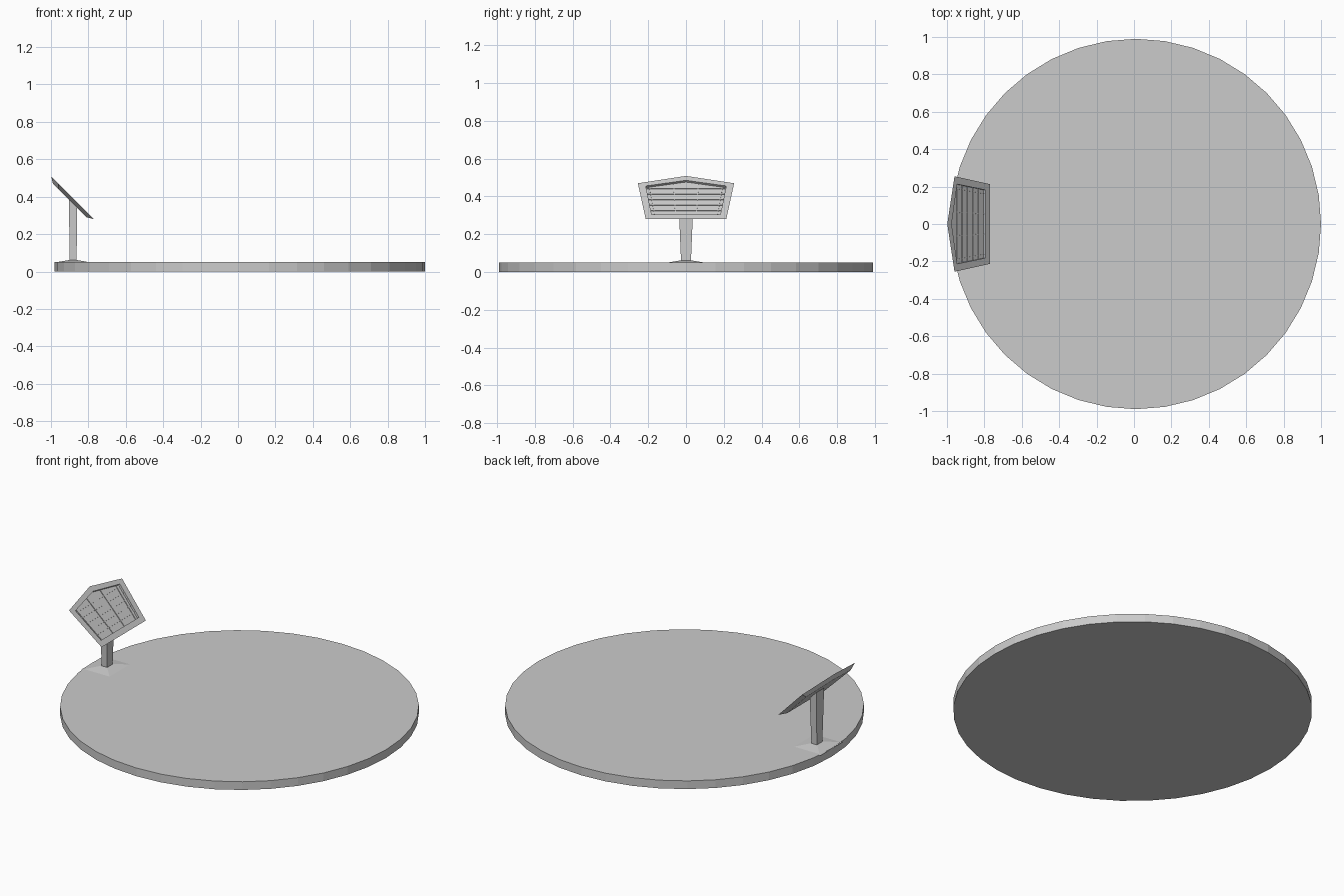
import bpy, bmesh, math
from mathutils import Vector

if "Cube" in bpy.data.objects:
    bpy.data.objects.remove(bpy.data.objects["Cube"])


def make_object(name, bm):
    bmesh.ops.recalc_face_normals(bm, faces=bm.faces[:])
    mesh = bpy.data.meshes.new(name)
    bm.to_mesh(mesh)
    bm.free()
    ob = bpy.data.objects.new(name, mesh)
    bpy.context.collection.objects.link(ob)
    return ob


def loft(name, loops):
    """Skin closed rings of points, capping the first and last ring."""
    bm = bmesh.new()
    rings = [[bm.verts.new(p) for p in loop] for loop in loops]
    n = len(rings[0])
    for a, b in zip(rings, rings[1:]):
        for i in range(n):
            j = (i + 1) % n
            bm.faces.new((a[i], a[j], b[j], b[i]))
    bm.faces.new(rings[0])
    bm.faces.new(rings[-1])
    return make_object(name, bm)


def rect(x0, x1, y, z0, z1):
    # rectangle whose height may differ between its two x sides
    return [(x0, -y, z0), (x1, -y, z1), (x1, y, z1), (x0, y, z0)]


# round platform
bpy.ops.mesh.primitive_cylinder_add(vertices=40, radius=0.99, depth=0.05,
                                    location=(0.01, 0, 0.025))
bpy.context.object.name = "round_platform"

# low pyramid foot and tapered post with a slanted top
loft("post_foot", [rect(-0.98, -0.785, 0.11, 0.048, 0.048),
                   rect(-0.905, -0.86, 0.03, 0.061, 0.061)])
loft("post", [rect(-0.90, -0.863, 0.026, 0.05, 0.05),
              rect(-0.904, -0.86, 0.038, 0.389, 0.345)])

# panel space: y across, s up the 45 degree slope, d depth behind the face
C = math.sqrt(0.5)


def on_panel(y, s, d=0.0):
    return Vector((-0.77 - (s + d) * C, y, 0.28 + (s - d) * C))


def pentagon(low, high, s0, s1, s2, d):
    pts = [(-low, s0), (low, s0), (high, s1), (0, s2), (-high, s1)]
    return [on_panel(y, s, d) for y, s in pts]


def inner(d):
    return pentagon(0.182, 0.213, 0.035, 0.248, 0.29, d)


# five-sided panel: recessed floor, flat border, sharp rim, sloped back
loft("panel_frame", [inner(0.013), inner(0.0),
                     pentagon(0.213, 0.255, 0.0, 0.268, 0.323, 0.0),
                     inner(0.021)])


def half_width(s):
    return 0.182 + 0.031 * (s - 0.035) / 0.213


def bar(name, a, b, across):
    """Thin strip on the recessed floor from a to b, in (y, s)."""
    w = 0.0025
    dy, ds = (0, w) if across else (w, 0)
    ring = [(a[0] - dy, a[1] - ds), (b[0] - dy, b[1] - ds),
            (b[0] + dy, b[1] + ds), (a[0] + dy, a[1] + ds)]
    loft(name, [[on_panel(y, s, d) for y, s in ring] for d in (0.014, 0.009)])


# grid of strips following the panel taper
for i in range(5):
    s = 0.075 + i * 0.041
    bar(f"grid_row_{i + 1}", (-half_width(s), s), (half_width(s), s), True)
for i, f in enumerate((-0.9, -0.3, 0.3, 0.9)):
    top = 0.248 + 0.042 * (1 - abs(f))
    bar(f"grid_column_{i + 1}", (f * half_width(0.035), 0.035),
        (f * half_width(top), top), False)
